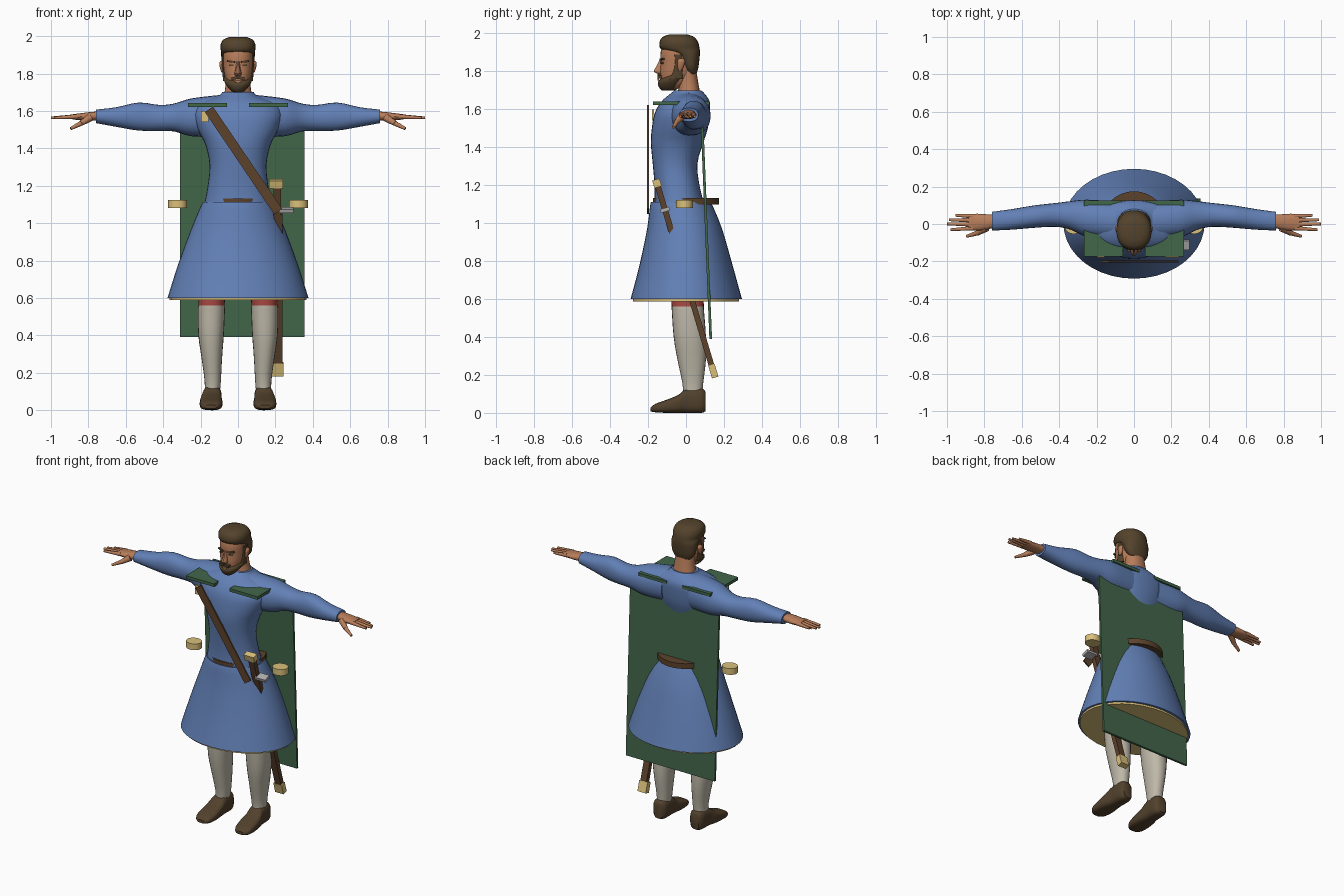
import bpy, bmesh, math
from mathutils import Vector, Matrix

cube = bpy.data.objects.get("Cube")
if cube:
    bpy.data.objects.remove(cube, do_unlink=True)


def material(name, *rgb):
    lin = [(c / 255 / 12.92) if c < 11 else ((c / 255 + 0.055) / 1.055) ** 2.4 for c in rgb] + [1]
    m = bpy.data.materials.new(name)
    m.use_nodes = True
    m.diffuse_color = lin
    m.node_tree.nodes["Principled BSDF"].inputs["Base Color"].default_value = lin
    return m


blue = material("blue cloth", 98, 128, 182)
skin = material("skin", 184, 125, 90)
green = material("green cloth", 66, 102, 74)
leather = material("brown leather", 92, 66, 44)
dark = material("dark brown shoe", 82, 65, 44)
hair_brown = material("hair brown", 84, 67, 44)
gold = material("pale gold", 218, 192, 122)
wool = material("off white wool", 190, 184, 168)
red = material("red cloth", 168, 72, 66)
steel = material("steel", 175, 175, 175)


def finish(name, bm, mats, mirror=False, smooth=True):
    bmesh.ops.recalc_face_normals(bm, faces=bm.faces)
    mesh = bpy.data.meshes.new(name)
    bm.to_mesh(mesh)
    bm.free()
    ob = bpy.data.objects.new(name, mesh)
    bpy.context.collection.objects.link(ob)
    for m in mats if isinstance(mats, list) else [mats]:
        mesh.materials.append(m)
    if mirror:
        ob.modifiers.new("Mirror", 'MIRROR')
    if smooth:
        bpy.ops.object.select_all(action='DESELECT')
        ob.select_set(True)
        bpy.context.view_layer.objects.active = ob
        bpy.ops.object.shade_smooth_by_angle(angle=math.radians(40))
    return ob


def spline(a, b, c, d, t):
    return 0.5 * (2 * b + (c - a) * t + (2 * a - 5 * b + 4 * c - d) * t * t
                  + (3 * b - a - 3 * c + d) * t ** 3)


def loft(name, rings, mats, axis=2, sides=24, power=2.2, steps=3, mirror=False):
    """Rings are (position, low a, high a, low b, high b); four values mean symmetric a."""
    rings = [r if len(r) == 5 else (r[0], -r[1], r[1], r[2], r[3]) for r in rings]
    n = len(rings)
    fine = []
    for i in range(n - 1):
        four = [rings[min(max(i + k, 0), n - 1)] for k in (-1, 0, 1, 2)]
        fine += [[spline(*v, s / steps) for v in zip(*four)] for s in range(steps)]
    fine.append(rings[-1])
    bm = bmesh.new()
    loops = []
    for p, a0, a1, b0, b1 in fine:
        loop = []
        for k in range(sides):
            t = math.tau * k / sides
            c, s = math.cos(t), math.sin(t)
            a = (a0 + a1) / 2 + (a1 - a0) / 2 * math.copysign(abs(c) ** (2 / power), c)
            b = (b0 + b1) / 2 + (b1 - b0) / 2 * math.copysign(abs(s) ** (2 / power), s)
            co = [a, b]
            co.insert(axis, p)
            loop.append(bm.verts.new(co))
        loops.append(loop)
    for lo, hi in zip(loops, loops[1:]):
        for k in range(sides):
            j = (k + 1) % sides
            bm.faces.new((lo[k], lo[j], hi[j], hi[k]))
    bm.faces.new(loops[0])
    bm.faces.new(loops[-1])
    return finish(name, bm, mats, mirror)


def box(name, size, loc, mat, rot=None, mirror=False):
    bm = bmesh.new()
    m = Matrix.Translation(loc) @ (rot or Matrix()) @ Matrix.Diagonal((*size, 1))
    bmesh.ops.create_cube(bm, size=1, matrix=m)
    return finish(name, bm, mat, mirror, smooth=False)


def rod(bm, p, q, r1, r2):
    p, q = Vector(p), Vector(q)
    m = Matrix.Translation((p + q) / 2) @ (q - p).to_track_quat('Z', 'Y').to_matrix().to_4x4()
    bmesh.ops.create_cone(bm, cap_ends=True, segments=10, radius1=r1, radius2=r2,
                          depth=(q - p).length, matrix=m)


def disc(name, loc, rx, ry, height, mat, mirror=False):
    bm = bmesh.new()
    m = Matrix.Translation(loc) @ Matrix.Diagonal((rx, ry, 1, 1))
    bmesh.ops.create_cone(bm, cap_ends=True, segments=32, radius1=1, radius2=1,
                          depth=height, matrix=m)
    return finish(name, bm, mat, mirror)


# Tunic: torso, sleeves and flared skirt with a gold lining
loft("torso", [(1.06, .19, -.17, .11), (1.18, .165, -.165, .075), (1.31, .152, -.175, .06),
               (1.42, .175, -.185, .09), (1.5, .215, -.18, .115), (1.58, .24, -.165, .125),
               (1.64, .21, -.13, .125), (1.68, .105, -.085, .1), (1.7, .085, -.06, .08)], blue, sides=32)
loft("sleeve", [(.1, -.09, .12, 1.46, 1.685), (.25, -.07, .13, 1.465, 1.667),
                (.34, -.03, .122, 1.49, 1.64), (.42, -.015, .112, 1.493, 1.632),
                (.53, -.02, .1, 1.495, 1.645), (.65, -.03, .08, 1.515, 1.62),
                (.76, -.035, .065, 1.535, 1.607)], blue, axis=0, mirror=True)
loft("skirt", [(1.11, .185, -.18, .13), (1.1, .195, -.188, .137), (.97, .25, -.205, .19),
               (.78, .32, -.245, .245), (.6, .377, -.292, .295)], blue, sides=40, power=2)
disc("skirt_lining", (0, 0, .594), .365, .28, .012, gold)

# Cape and shoulder plates
tilt = Matrix.Rotation(.04, 4, 'X')
box("cape", (.665, .014, 1.16), (.022, .107, .97), green, tilt)
box("shoulder_plate", (.21, .3, .02), (.163, -.025, 1.632), green, mirror=True)

# Belt, pouches and chest strap
disc("belt", (0, 0, 1.115), .175, .175, .035, leather)
disc("pouch", (.323, -.008, 1.102), .05, .045, .042, gold, mirror=True)
box("chest_strap", (.052, .01, .66), (.03, -.2, 1.335), leather, Matrix.Rotation(-.596, 4, 'Y'))
box("strap_buckle", (.04, .009, .06), (-.178, -.174, 1.57), gold)

# Sheathed sword, slanting back along one line
lean = Matrix.Rotation(.29, 4, 'X')


def on_sword(x, z):
    return (x, .03 + .3 * (.6 - z), z)


box("scabbard", (.045, .03, .85), on_sword(.215, .64), leather, lean)
box("scabbard_tip", (.062, .035, .07), on_sword(.213, .22), gold, lean)
box("sword_grip", (.042, .03, .16), on_sword(.21, 1.12), leather, lean)
box("sword_pommel", (.075, .04, .042), on_sword(.203, 1.21), gold, lean)
box("sword_guard", (.08, .05, .02), on_sword(.258, 1.07), steel, lean)

# Legs: red breeches above off-white stockings
legs = loft("leg", [(.07, .1, .18, -.015, .085), (.15, .092, .178, -.018, .09),
                    (.28, .085, .195, -.045, .105), (.4, .076, .212, -.065, .105),
                    (.54, .07, .215, -.075, .095), (.56, .072, .212, -.076, .094),
                    (.72, .06, .21, -.08, .09)], [wool, red], mirror=True)
for f in legs.data.polygons:
    f.material_index = int(f.center.z > .555)
loft("shoe", [(-.187, .115, .175, .008, .028), (-.16, .092, .2, .003, .048),
              (-.1, .083, .205, 0, .07), (-.04, .086, .2, 0, .095), (0, .088, .19, 0, .125),
              (.08, .09, .185, 0, .13), (.104, .11, .168, .01, .11)],
     dark, axis=1, power=3, mirror=True)

# Hands with four fingers and a thumb
loft("palm", [(.74, -.018, .05, 1.55, 1.598), (.79, -.03, .052, 1.548, 1.594),
              (.84, -.035, .055, 1.55, 1.588), (.885, -.032, .05, 1.555, 1.582)],
     skin, axis=0, sides=16, mirror=True)
bm = bmesh.new()
for y, tip, reach in ((.042, .046, .955), (.02, .022, .99), (-.002, 0, 1), (-.023, -.03, .98)):
    rod(bm, (.86, y, 1.57), (reach, tip, 1.563), .013, .007)
rod(bm, (.79, -.02, 1.565), (.84, -.05, 1.533), .022, .014)
rod(bm, (.835, -.047, 1.536), (.895, -.066, 1.505), .014, .008)
finish("fingers", bm, skin, mirror=True)

# Neck, head and ears
loft("neck", [(1.64, .095, -.06, .085), (1.71, .07, -.04, .07), (1.83, .06, -.05, .05)], skin)
loft("head", [(1.71, .035, -.12, -.03), (1.74, .058, -.13, .01), (1.79, .072, -.137, .04),
              (1.84, .078, -.134, .05), (1.9, .08, -.134, .052), (1.95, .07, -.115, .045),
              (1.975, .04, -.08, .01)], skin)
loft("nose", [(1.787, .014, -.15, -.11), (1.8, .019, -.171, -.11), (1.825, .013, -.158, -.11),
              (1.865, .009, -.138, -.11)], skin, sides=10)
loft("ear", [(1.805, .078, .088, -.04, -.025), (1.825, .075, .095, -.045, -.012),
             (1.855, .075, .1, -.045, -.005), (1.868, .078, .09, -.035, -.015)],
     skin, sides=12, mirror=True)

# Hair, beard and facial features
loft("hair", [(1.785, .055, .01, .055), (1.82, .08, -.015, .065), (1.875, .088, -.045, .072),
              (1.9, .09, -.08, .073), (1.918, .091, -.133, .072), (1.95, .094, -.14, .065),
              (1.98, .08, -.125, .045), (1.994, .05, -.09, .01)], hair_brown)
loft("beard", [(1.698, .024, -.125, -.06), (1.715, .045, -.142, -.035), (1.745, .067, -.148, -.01),
               (1.77, .076, -.12, -.0), (1.79, .079, -.075, -.005)], hair_brown)
loft("sideburn", [(1.76, .06, .08, -.085, -.015), (1.82, .07, .084, -.06, -.02),
                  (1.89, .07, .087, -.06, -.02)], hair_brown, sides=12, mirror=True)
box("moustache", (.034, .022, .015), (.018, -.14, 1.775), hair_brown,
    Matrix.Rotation(.25, 4, 'Y'), mirror=True)
box("lip", (.03, .009, .009), (0, -.147, 1.757), skin)
box("eyebrow", (.042, .02, .01), (.036, -.124, 1.864), hair_brown,
    Matrix.Rotation(-.12, 4, 'Y') @ Matrix.Rotation(.3, 4, 'Z'), mirror=True)
box("eye", (.026, .009, .009), (.035, -.125, 1.844), dark,
    Matrix.Rotation(.3, 4, 'Z'), mirror=True)
